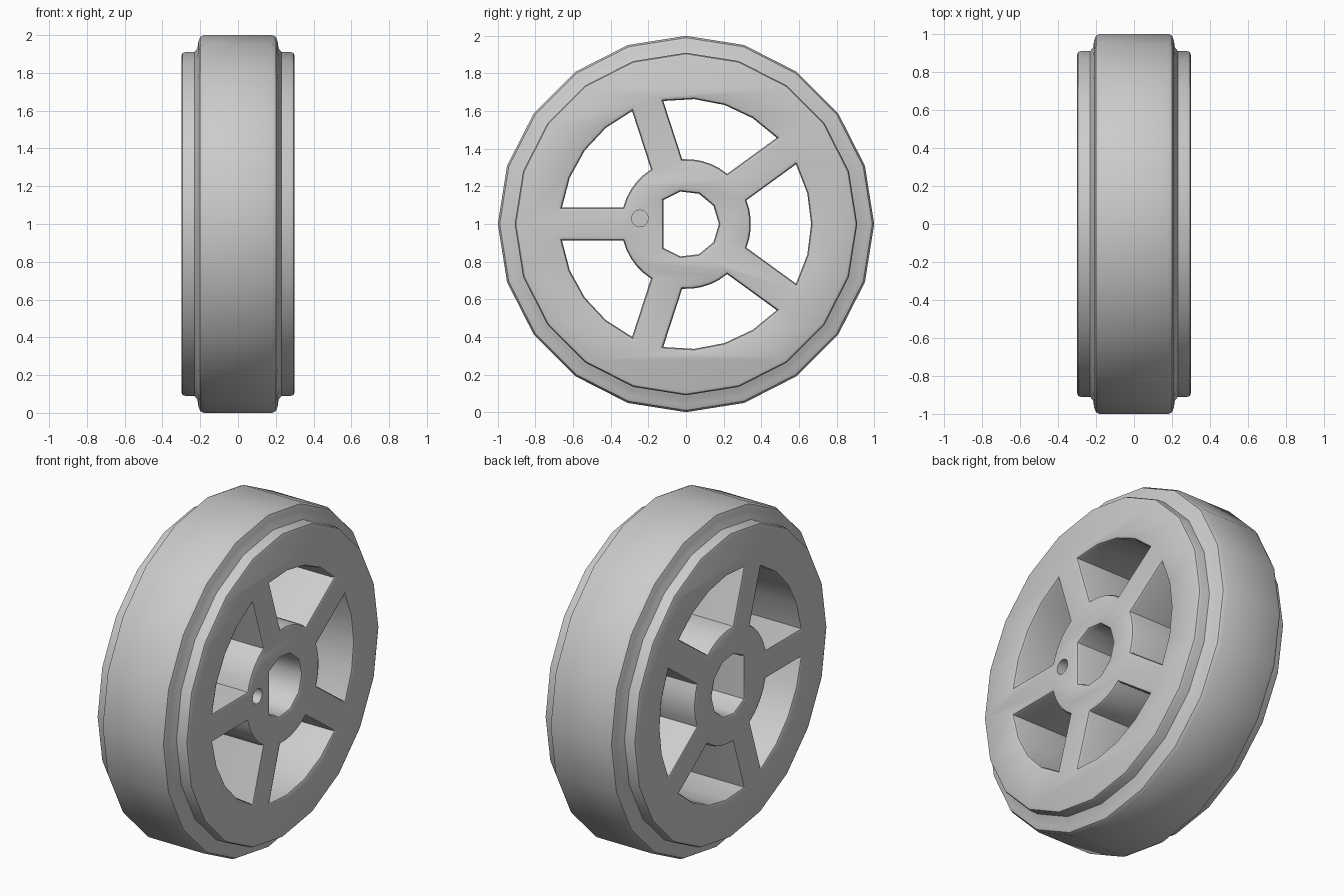
import bpy, bmesh
from math import sin, cos, asin, acos, radians, tau
from mathutils import Matrix, Vector

cube = bpy.data.objects.get("Cube")
if cube:
    bpy.data.objects.remove(cube, do_unlink=True)

SIDES = 20
SPOKES = 5
BEVEL = 0.02
# Local x, y, z become world y, z, x so the axle runs along x
AXLE = Matrix(((0, 0, 1, 0), (1, 0, 0, 0), (0, 1, 0, 1), (0, 0, 0, 1)))

grey = bpy.data.materials.new("plain grey")
grey.use_nodes = True
colour = (0.6, 0.6, 0.6, 1)
grey.diffuse_color = colour
grey.node_tree.nodes["Principled BSDF"].inputs["Base Color"].default_value = colour


def arc(radius, start, end, steps):
    """Points along an arc, both ends included."""
    angles = [start + (end - start) * i / steps for i in range(steps + 1)]
    return [(radius * cos(a), radius * sin(a)) for a in angles]


def add_mesh(name, mesh):
    obj = bpy.data.objects.new(name, mesh)
    bpy.context.collection.objects.link(obj)
    return obj


def evaluated_mesh(obj):
    bpy.context.view_layer.update()
    graph = bpy.context.evaluated_depsgraph_get()
    return bpy.data.meshes.new_from_object(obj.evaluated_get(graph))


def finish(obj):
    obj.data.materials.clear()
    obj.data.materials.append(grey)
    bpy.ops.object.select_all(action="DESELECT")
    obj.select_set(True)
    bpy.context.view_layer.objects.active = obj
    bpy.ops.object.shade_smooth_by_angle(angle=radians(35))


# Outlines of the rim, the five windows and the D-shaped bore
outlines = [arc(0.91, 0, tau, SIDES)[:-1]]
half_spoke = 0.087
for i in range(SPOKES):
    start = tau / 2 + i * tau / SPOKES
    end = start + tau / SPOKES
    outer, inner = asin(half_spoke / 0.665), asin(half_spoke / 0.345)
    outlines.append(arc(0.665, start + outer, end - outer, 4)
                    + arc(0.345, end - inner, start + inner, 5))
flat = acos(-0.12 / 0.175)
outlines.append(arc(0.175, -flat, flat, 8))

# Spoked wheel: filled outlines extruded with a rounded edge
curve = bpy.data.curves.new("wheel_outline", "CURVE")
curve.dimensions = "2D"
curve.fill_mode = "BOTH"
curve.extrude = 0.3 - BEVEL
curve.bevel_depth = BEVEL
curve.bevel_resolution = 1
curve.offset = -BEVEL
for points in outlines:
    spline = curve.splines.new("POLY")
    spline.points.add(len(points) - 1)
    for point, (x, y) in zip(spline.points, points):
        point.co = (x, y, 0, 1)
    spline.use_cyclic_u = True
outline = add_mesh("wheel_outline", curve)
wheel_mesh = evaluated_mesh(outline)
bpy.data.objects.remove(outline, do_unlink=True)

bm = bmesh.new()
bm.from_mesh(wheel_mesh)
bmesh.ops.remove_doubles(bm, verts=bm.verts, dist=0.0005)
bmesh.ops.recalc_face_normals(bm, faces=bm.faces)
bm.transform(AXLE)
bm.to_mesh(wheel_mesh)
bm.free()
wheel = add_mesh("spoked_wheel", wheel_mesh)

# Small blind hole in the left face of the hub
bm = bmesh.new()
bmesh.ops.create_cone(bm, cap_ends=True, segments=12, radius1=0.045,
                      radius2=0.045, depth=0.2,
                      matrix=AXLE @ Matrix.Translation((-0.245, 0.03, 0.3)))
cutter_mesh = bpy.data.meshes.new("hole_cutter")
bm.to_mesh(cutter_mesh)
bm.free()
cutter = add_mesh("hole_cutter", cutter_mesh)
cutter.hide_render = True
cut = wheel.modifiers.new("blind_hole", "BOOLEAN")
cut.operation = "DIFFERENCE"
cut.solver = "EXACT"
cut.object = cutter
cut_mesh = evaluated_mesh(wheel)
wheel.modifiers.clear()
wheel.data = cut_mesh
bpy.data.objects.remove(cutter, do_unlink=True)
finish(wheel)

# Tyre: a wide band with rounded shoulders and a fillet down to the rim
half = [(0.24, 0.86), (0.235, 0.905), (0.215, 0.93), (0.21, 0.965),
        (0.2, 0.99), (0.18, 1.0)]
profile = half + [(-x, r) for x, r in reversed(half)]
bm = bmesh.new()
rings = []
for px, py in arc(1, 0, tau, SIDES)[:-1]:
    rings.append([bm.verts.new(AXLE @ Vector((px * r, py * r, x)))
                  for x, r in profile])
for i, ring in enumerate(rings):
    following = rings[(i + 1) % SIDES]
    for j in range(len(profile)):
        k = (j + 1) % len(profile)
        bm.faces.new((ring[j], ring[k], following[k], following[j]))
bmesh.ops.recalc_face_normals(bm, faces=bm.faces)
tyre_mesh = bpy.data.meshes.new("tyre")
bm.to_mesh(tyre_mesh)
bm.free()
finish(add_mesh("tyre", tyre_mesh))
